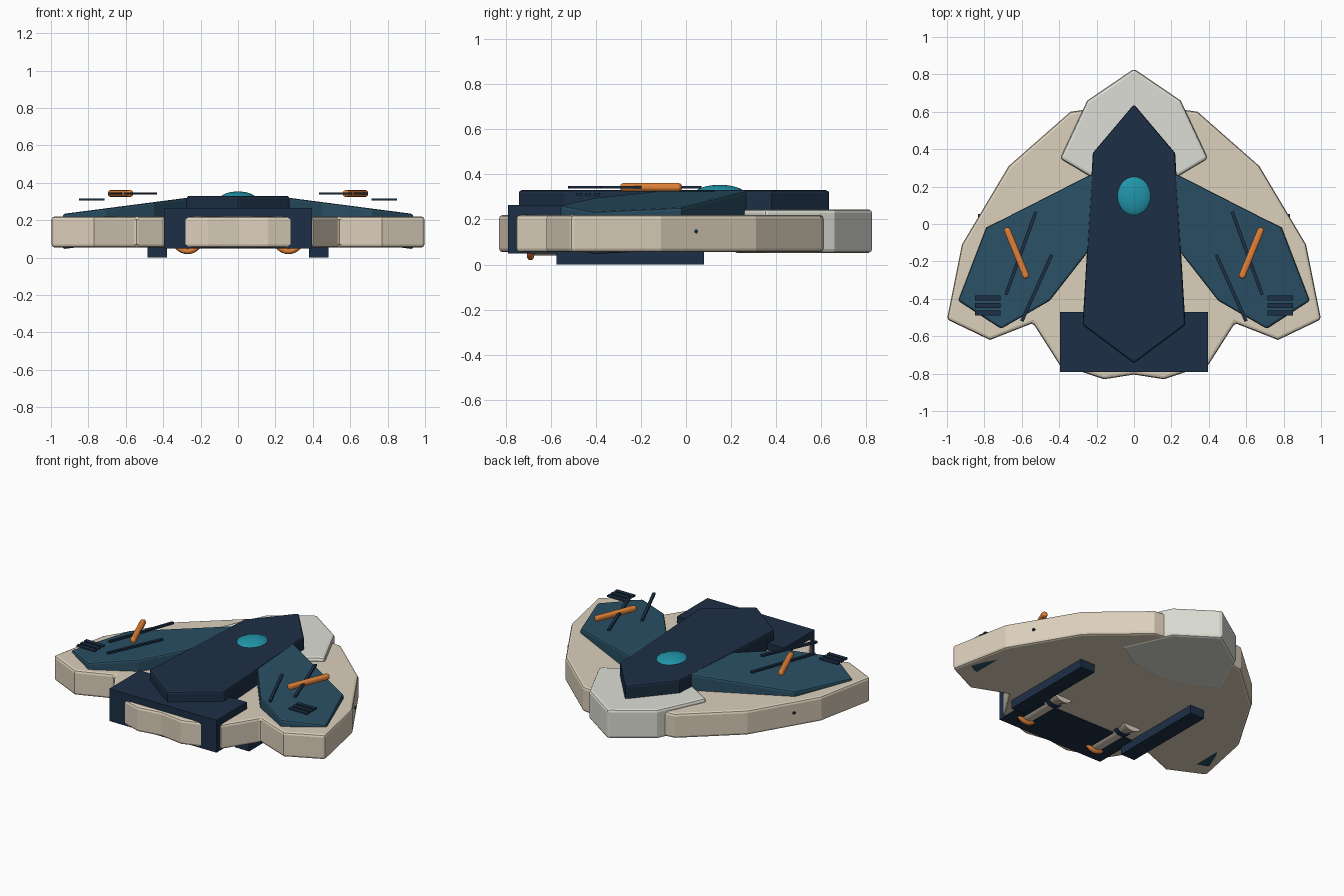
import bpy, bmesh, math
from mathutils import Vector

if "Cube" in bpy.data.objects:
    bpy.data.objects.remove(bpy.data.objects["Cube"])

def mat(name, rgb):
    m = bpy.data.materials.new(name)
    m.diffuse_color = (*rgb, 1)
    m.use_nodes = True
    m.node_tree.nodes["Principled BSDF"].inputs["Base Color"].default_value = m.diffuse_color
    return m

CREAM = mat("cream", (0.72, 0.63, 0.50))
PALE = mat("pale_grey", (0.72, 0.73, 0.66))
NAVY = mat("navy", (0.012, 0.028, 0.06))
BLUE = mat("blue", (0.023, 0.08, 0.13))
ORANGE = mat("orange", (0.75, 0.22, 0.04))
TEAL = mat("teal", (0.015, 0.30, 0.40))

def finish(ob, name, material, bevel=0, segments=2):
    ob.name = name
    ob.data.materials.clear()
    ob.data.materials.append(material)
    if bevel:
        b = ob.modifiers.new("bevel", 'BEVEL')
        b.width, b.segments = bevel, segments
        b.limit_method = 'ANGLE'
        b.angle_limit = math.radians(50)
    return ob

def slab(name, pts, low, high, material, bevel=0):
    """Prism over an outline; low and high give z as functions of x."""
    bm = bmesh.new()
    bot = [bm.verts.new((x, y, low(x))) for x, y in pts]
    top = [bm.verts.new((x, y, high(x))) for x, y in pts]
    bm.faces.new(bot)
    bm.faces.new(top)
    n = len(pts)
    for i in range(n):
        j = (i + 1) % n
        bm.faces.new((bot[i], bot[j], top[j], top[i]))
    bmesh.ops.recalc_face_normals(bm, faces=bm.faces)
    me = bpy.data.meshes.new(name)
    bm.to_mesh(me)
    bm.free()
    ob = bpy.data.objects.new(name, me)
    bpy.context.collection.objects.link(ob)
    return finish(ob, name, material, bevel)

def plate(name, half, z0, z1, material, bevel=0):
    """Symmetric prism from the right half of its outline."""
    left = [(-x, y) for x, y in reversed(half) if x > 0]
    return slab(name, half + left, lambda x: z0, lambda x: z1, material, bevel)

def box(name, loc, size, material, bevel=0, rot=0, segments=2):
    bpy.ops.mesh.primitive_cube_add(size=1, location=loc, rotation=(0, 0, rot))
    ob = bpy.context.object
    ob.scale = size
    bpy.ops.object.transform_apply(location=False, rotation=False, scale=True)
    return finish(ob, name, material, bevel, segments)

def bar(name, a, b, z, width, height, material, bevel=0, segments=2):
    """Flat bar running between two plan points."""
    a, b = Vector(a), Vector(b)
    c, d = (a + b) / 2, b - a
    return box(name, (c.x, c.y, z), (d.length, width, height), material,
               bevel, math.atan2(d.y, d.x), segments)

def tube(name, x, z, y0, y1, r0, r1, material):
    """Tube along y, radius r0 at y0 and r1 at y1."""
    bpy.ops.mesh.primitive_cone_add(vertices=32, radius1=r1, radius2=r0, depth=abs(y1 - y0),
                                    location=(x, (y0 + y1) / 2, z), rotation=(math.pi / 2, 0, 0))
    bpy.ops.object.shade_smooth_by_angle(angle=math.radians(40))
    return finish(bpy.context.object, name, material)

# Main body
plate("hull", [(0, 0.62), (0.2, 0.62), (0.34, 0.60), (0.67, 0.31), (0.92, -0.11), (1.0, -0.51),
               (0.77, -0.62), (0.54, -0.53), (0.40, -0.75), (0.16, -0.83), (0, -0.805)],
      0.055, 0.22, CREAM, 0.016)
plate("nose_plate", [(0, 0.83), (0.25, 0.66), (0.395, 0.35), (0.21, 0.24), (0, 0.21)],
      0.052, 0.245, PALE, 0.016)
plate("spine", [(0, 0.64), (0.22, 0.38), (0.275, -0.54), (0, -0.745)], 0.2, 0.33, NAVY, 0.012)
box("engine_block", (0, -0.63, 0.1575), (0.79, 0.32, 0.215), NAVY)

# Cockpit dome
bpy.ops.mesh.primitive_uv_sphere_add(segments=32, ring_count=16, location=(0, 0.15, 0.31))
dome = bpy.context.object
dome.scale = (0.1, 0.115, 0.044)
bpy.ops.object.shade_smooth()
finish(dome, "cockpit_dome", TEAL)

for s, side in ((1, "right"), (-1, "left")):
    # Sloping wing armour
    wing = [(0.2, 0.28), (0.25, 0.255), (0.79, -0.02), (0.94, -0.41),
            (0.71, -0.56), (0.45, -0.41), (0.2, -0.09)]
    slab(f"wing_armour_{side}", [(s * x, y) for x, y in wing],
         lambda x: 0.135 - 0.13 * (abs(x) - 0.25),
         lambda x: 0.323 - 0.13 * (abs(x) - 0.25), BLUE, 0.012)

    # Raised rods and trim strips
    bar(f"orange_rod_{side}", (s * 0.683, -0.02), (s * 0.573, -0.29), 0.343,
        0.036, 0.036, ORANGE, 0.014, 3)
    bar(f"trim_strip_outer_{side}", (s * 0.525, 0.065), (s * 0.685, -0.378), 0.343,
        0.018, 0.013, NAVY)
    bar(f"trim_strip_inner_{side}", (s * 0.44, -0.165), (s * 0.6, -0.52), 0.343,
        0.018, 0.013, NAVY)

    # Wing vents
    for i in range(3):
        box(f"vent_{side}_{i + 1}", (s * 0.782, -0.395 - 0.04 * i, 0.312),
            (0.136, 0.026, 0.011), NAVY)

    # Landing skid
    box(f"skid_{side}", (s * 0.432, -0.2475, 0.033), (0.105, 0.655, 0.066), NAVY)

    # Underside thruster
    x, z = s * 0.27, 0.105
    tube(f"thruster_body_{side}", x, z, -0.70, -0.36, 0.065, 0.065, CREAM)
    tube(f"thruster_flare_{side}", x, z, -0.41, -0.34, 0.065, 0.085, CREAM)
    tube(f"thruster_band_{side}", x, z, -0.45, -0.42, 0.074, 0.074, NAVY)
    bpy.ops.mesh.primitive_torus_add(major_segments=32, minor_segments=10, major_radius=0.07,
                                     minor_radius=0.016, location=(x, -0.69, z),
                                     rotation=(math.pi / 2, 0, 0))
    bpy.ops.object.shade_smooth()
    finish(bpy.context.object, f"thruster_ring_{side}", ORANGE)

    # Side port
    bpy.ops.mesh.primitive_cylinder_add(vertices=12, radius=0.009, depth=0.06,
                                        location=(s * 0.805, 0.045, 0.147),
                                        rotation=(0, math.pi / 2, 0))
    finish(bpy.context.object, f"side_port_{side}", NAVY)
